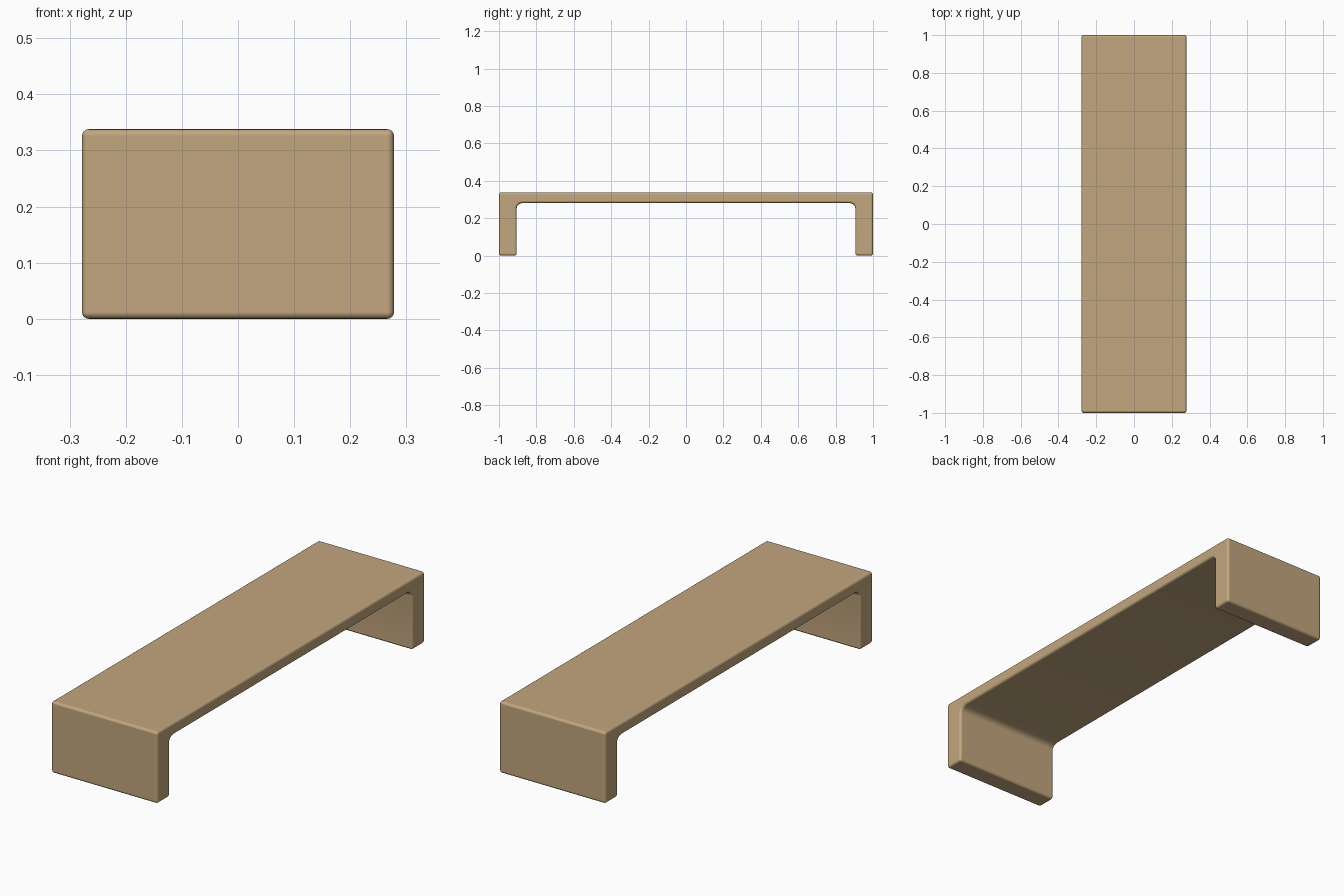
import bpy, bmesh
from math import sin, cos, pi

if "Cube" in bpy.data.objects:
    bpy.data.objects.remove(bpy.data.objects["Cube"])

HALF_W, HALF_L, TOP = 0.278, 1.0, 0.338   # overall half width, half length, height
LEG_IN, UNDER = 0.905, 0.281              # inner leg face, underside of the seat
FILLET_Y, FILLET_Z = 0.034, 0.026         # soft inner corner

# Half of the side outline (y, z): top corner, foot, then inner corner arc
half = [(HALF_L, TOP), (HALF_L, 0.0), (LEG_IN, 0.0)]
for i in range(6):
    a = i / 5 * pi / 2
    half.append((LEG_IN - FILLET_Y * (1 - cos(a)),
                 UNDER - FILLET_Z * (1 - sin(a))))
profile = half + [(-y, z) for y, z in reversed(half)]

# Extrude the outline across the width
bm = bmesh.new()
face = bm.faces.new([bm.verts.new((-HALF_W, y, z)) for y, z in profile])
ext = bmesh.ops.extrude_face_region(bm, geom=[face])
moved = [v for v in ext["geom"] if isinstance(v, bmesh.types.BMVert)]
bmesh.ops.translate(bm, verts=moved, vec=(2 * HALF_W, 0, 0))
bmesh.ops.recalc_face_normals(bm, faces=bm.faces)
mesh = bpy.data.meshes.new("bench")
bm.to_mesh(mesh)
bm.free()
mesh.polygons.foreach_set("use_smooth", [True] * len(mesh.polygons))

bench = bpy.data.objects.new("bench", mesh)
bpy.context.collection.objects.link(bench)

# Rounded outer edges
bevel = bench.modifiers.new("rounded_edges", "BEVEL")
bevel.width = 0.012
bevel.segments = 4
bevel.limit_method = "ANGLE"
bevel.angle_limit = pi / 6
bevel.use_clamp_overlap = False
bevel.harden_normals = True

# Wood
wood = bpy.data.materials.new("wood")
wood.diffuse_color = (0.54, 0.385, 0.21, 1)
wood.use_nodes = True
wood.node_tree.nodes["Principled BSDF"].inputs["Base Color"].default_value = wood.diffuse_color
mesh.materials.append(wood)
